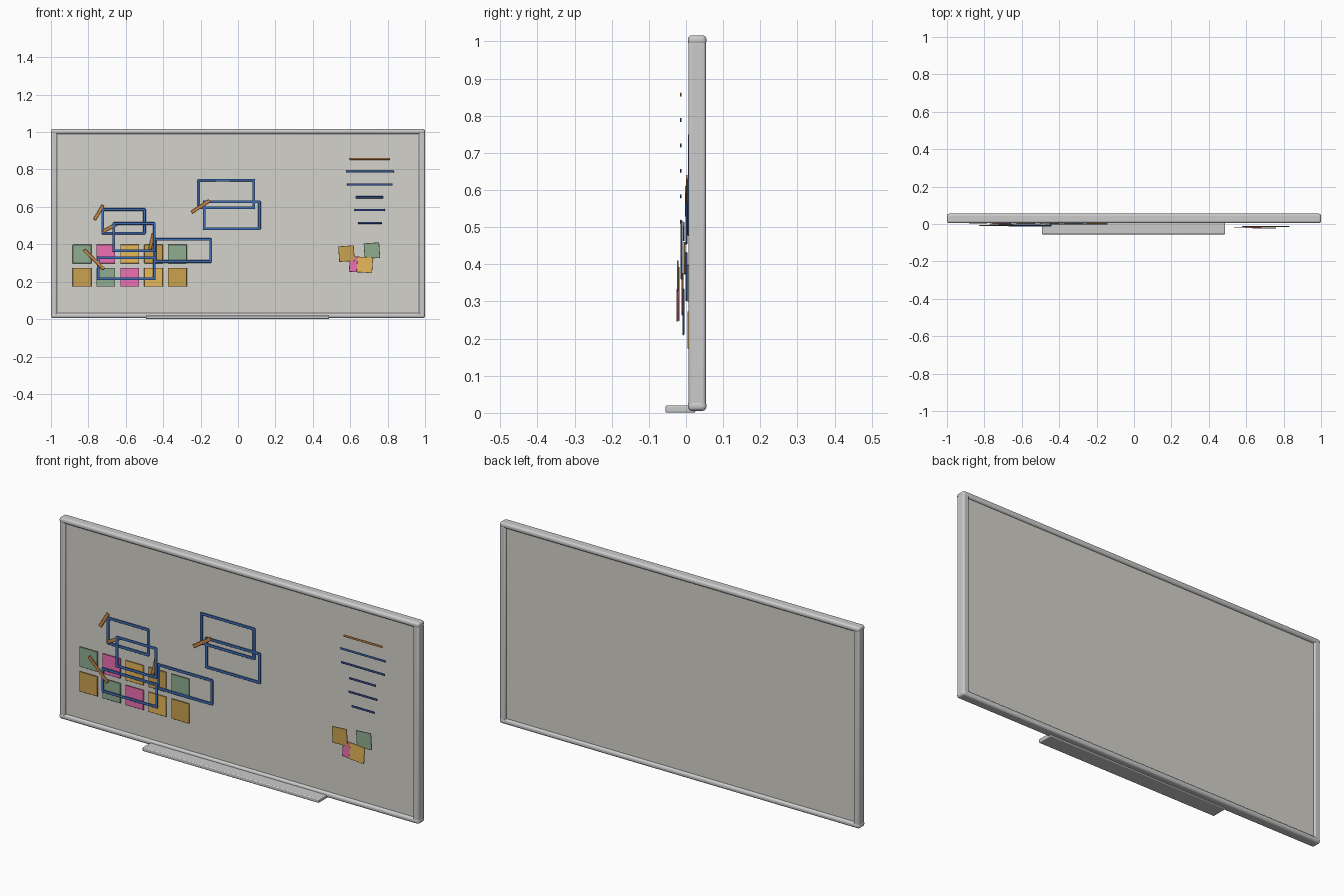
import bpy
import math

if "Cube" in bpy.data.objects:
    bpy.data.objects.remove(bpy.data.objects["Cube"])


def mat(name, rgb):
    m = bpy.data.materials.new(name)
    m.diffuse_color = (*rgb, 1)
    m.use_nodes = True
    m.node_tree.nodes["Principled BSDF"].inputs["Base Color"].default_value = m.diffuse_color
    return m


BLUE = mat("blue", (0.05, 0.16, 0.50))
NAVY = mat("navy", (0.04, 0.08, 0.32))
ORANGE = mat("orange", (0.60, 0.25, 0.06))
PAPER = {
    "g": mat("green", (0.28, 0.42, 0.28)),
    "p": mat("pink", (0.85, 0.16, 0.45)),
    "y": mat("yellow", (0.80, 0.48, 0.10)),
    "o": mat("ochre", (0.60, 0.36, 0.08)),
}
WHITE = mat("warm_white", (0.66, 0.65, 0.60))


def box(name, loc, size, material=None, bevel=0.0, segments=3, tilt=0.0):
    """Box of full size `size`, optionally bevelled, turned in the board plane."""
    bpy.ops.mesh.primitive_cube_add(size=1, location=loc)
    ob = bpy.context.object
    ob.name = name
    ob.scale = size
    bpy.ops.object.transform_apply(location=False, rotation=False, scale=True)
    ob.rotation_euler.y = -tilt
    if bevel:
        b = ob.modifiers.new("bevel", "BEVEL")
        b.width = bevel
        b.segments = segments
        bpy.ops.object.shade_smooth_by_angle()
    if material:
        ob.data.materials.append(material)
    return ob


def stroke(name, a, b, y, material, width=0.014, depth=0.005):
    """Marker stroke between two (x, z) points."""
    dx, dz = b[0] - a[0], b[1] - a[1]
    return box(name, ((a[0] + b[0]) / 2, y, (a[1] + b[1]) / 2),
               (math.hypot(dx, dz) + width * 0.5, depth, width),
               material, 0.002, 2, math.atan2(dz, dx))


# board panel
box("board_panel", (0, 0.03, 0.512), (1.96, 0.028, 0.99), WHITE)

# frame rails
for name, z in (("top_rail", 1.003), ("bottom_rail", 0.019)):
    box(name, (0, 0.03, z), (2.0, 0.05, 0.027), None, 0.011, 4)
for name, s in (("left_rail", -1), ("right_rail", 1)):
    box(name, (s * 0.983, 0.03, 0.511), (0.032, 0.047, 0.984), None, 0.008, 4)

# pen tray
box("pen_tray", (-0.003, -0.015, 0.01), (0.98, 0.08, 0.019), None, 0.004, 3)

# drawn rectangles: x0, x1, z0, z1, y
RECTS = [
    (-0.723, -0.500, 0.460, 0.586, 0.001),
    (-0.664, -0.447, 0.366, 0.511, -0.012),
    (-0.444, -0.146, 0.308, 0.426, 0.001),
    (-0.747, -0.447, 0.216, 0.328, -0.007),
    (-0.209, 0.084, 0.595, 0.743, 0.008),
    (-0.180, 0.115, 0.483, 0.627, 0.007),
]
for i, (x0, x1, z0, z1, y) in enumerate(RECTS):
    corners = [(x0, z0), (x1, z0), (x1, z1), (x0, z1)]
    for j in range(4):
        stroke(f"drawn_box_{i}_side_{j}", corners[j], corners[(j + 1) % 4], y, BLUE)

# orange marker dashes
DASHES = [
    ((-0.765, 0.535), (-0.724, 0.605), 0.0),
    ((-0.718, 0.471), (-0.652, 0.506), -0.006),
    ((-0.470, 0.378), (-0.453, 0.455), -0.004),
    ((-0.820, 0.368), (-0.720, 0.270), -0.009),
    ((-0.245, 0.573), (-0.155, 0.632), 0.002),
]
for i, (a, b, y) in enumerate(DASHES):
    stroke(f"orange_dash_{i}", a, b, y, ORANGE, 0.017)

# list lines on the right
LINES = [(0.60, 0.81, ORANGE), (0.58, 0.83, BLUE), (0.586, 0.824, NAVY),
         (0.631, 0.775, NAVY), (0.626, 0.783, NAVY), (0.644, 0.767, NAVY)]
for i, (x0, x1, m) in enumerate(LINES):
    z = 0.857 - i * 0.0685
    stroke(f"list_line_{i}", (x0, z), (x1, z), -0.014, m, 0.011, 0.004)

# sticky notes in a grid
for row, (z, colours) in enumerate(((0.348, "gpyog"), (0.2235, "ogpyo"))):
    for col, c in enumerate(colours):
        box(f"grid_note_{row}_{col}", (-0.834 + col * 0.1275, 0.006, z),
            (0.1, 0.005, 0.1), PAPER[c], 0.001, 1)

# loose sticky notes
LOOSE = [(0.580, 0.350, -0.020, "o", 4), (0.716, 0.366, -0.022, "g", 4),
         (0.637, 0.292, -0.019, "p", -4), (0.678, 0.290, -0.023, "y", -4)]
for i, (x, z, y, c, deg) in enumerate(LOOSE):
    box(f"loose_note_{i}", (x, y, z), (0.083, 0.004, 0.083), PAPER[c],
        0.001, 1, math.radians(deg))
